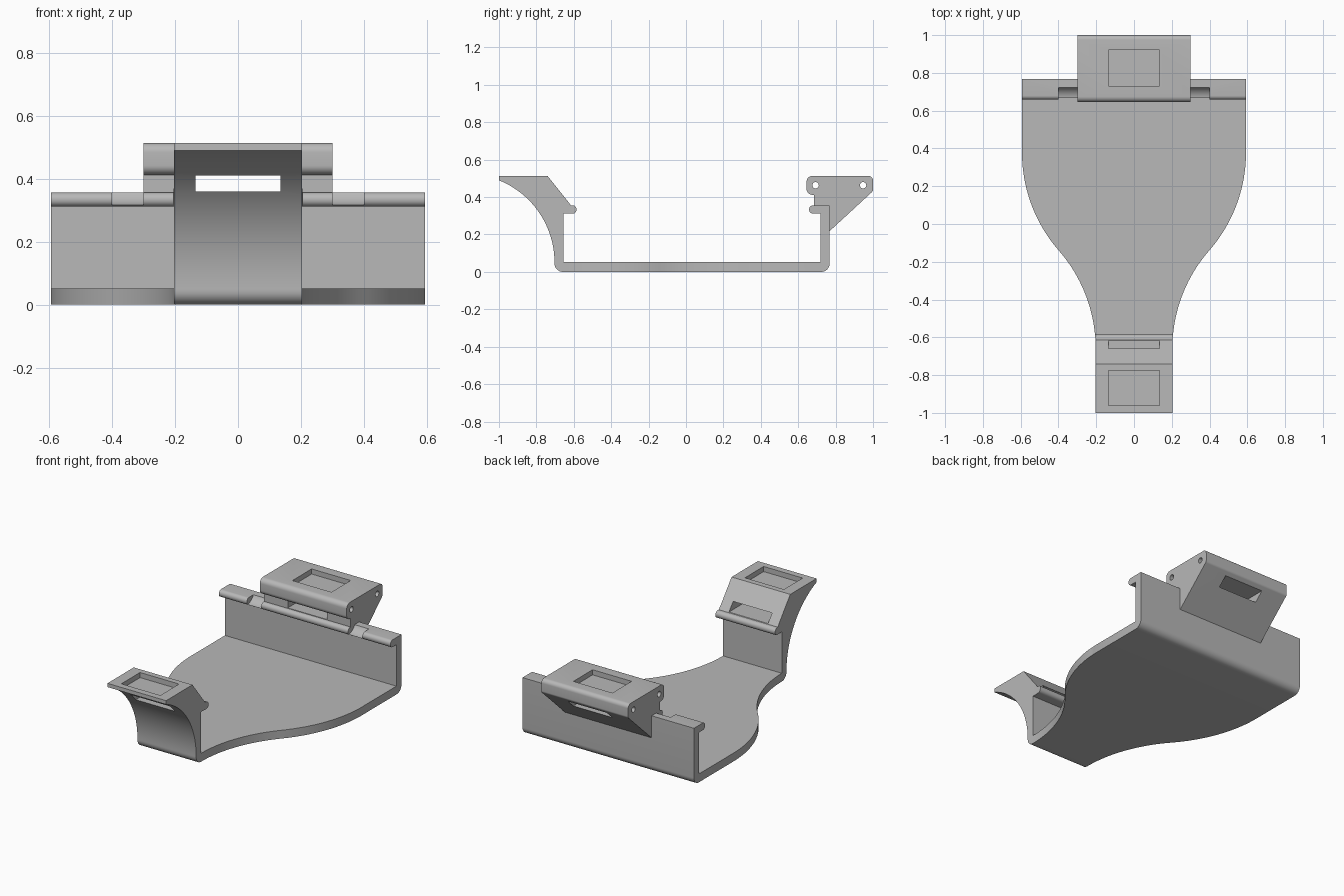
import bpy
import bmesh
from math import cos, sin, pi, asin, tan
from mathutils import Vector

default_cube = bpy.data.objects.get("Cube")
if default_cube:
    bpy.data.objects.remove(default_cube, do_unlink=True)

grey = bpy.data.materials.new("plain grey")
grey.use_nodes = True
grey.diffuse_color = (0.48, 0.48, 0.48, 1)
shader = next(n for n in grey.node_tree.nodes if n.type == 'BSDF_PRINCIPLED')
shader.inputs["Base Color"].default_value = grey.diffuse_color


def arc(cx, cy, radius, start, end, steps=20):
    """Points along a circular arc."""
    angles = [start + (end - start) * i / steps for i in range(steps + 1)]
    return [(cx + radius * cos(a), cy + radius * sin(a)) for a in angles]


def rounded(corners, steps=8):
    """Turn corners (u, v) or (u, v, radius) into a polygon with fillets."""
    points = []
    for i, corner in enumerate(corners):
        here = Vector(corner[:2])
        if len(corner) < 3:
            points.append(here)
            continue
        a = (Vector(corners[i - 1][:2]) - here).normalized()
        b = (Vector(corners[(i + 1) % len(corners)][:2]) - here).normalized()
        half = a.angle(b) / 2
        radius = corner[2]
        centre = here + (a + b).normalized() * radius / sin(half)
        first = here + a * radius / tan(half) - centre
        last = here + b * radius / tan(half) - centre
        sweep = first.angle(last)
        for k in range(steps + 1):
            t = k / steps
            points.append(centre + (first * sin((1 - t) * sweep)
                                    + last * sin(t * sweep)) / sin(sweep))
    return points


def prism(name, outline, axis, low, high):
    """Extrude an outline along x (outline in y, z) or along z (outline in x, y)."""
    bm = bmesh.new()
    place = (lambda u, v: (low, u, v)) if axis == 'X' else (lambda u, v: (u, v, low))
    verts = [bm.verts.new(place(u, v)) for u, v in outline]
    bmesh.ops.remove_doubles(bm, verts=verts, dist=0.0002)
    face = bm.faces.new([v for v in verts if v.is_valid])
    offset = (high - low, 0, 0) if axis == 'X' else (0, 0, high - low)
    result = bmesh.ops.extrude_face_region(bm, geom=[face])
    moved = [g for g in result["geom"] if isinstance(g, bmesh.types.BMVert)]
    bmesh.ops.translate(bm, verts=moved, vec=offset)
    bmesh.ops.recalc_face_normals(bm, faces=bm.faces)
    mesh = bpy.data.meshes.new(name)
    bm.to_mesh(mesh)
    bm.free()
    mesh.materials.append(grey)
    obj = bpy.data.objects.new(name, mesh)
    bpy.context.collection.objects.link(obj)
    return obj


def block(name, x, y, z):
    """Box between pairs of limits."""
    return prism(name, [(x[0], y[0]), (x[1], y[0]), (x[1], y[1]), (x[0], y[1])], 'Z', *z)


def select_only(obj):
    bpy.ops.object.select_all(action='DESELECT')
    obj.select_set(True)
    bpy.context.view_layer.objects.active = obj


def carve(target, cutter, operation='DIFFERENCE'):
    select_only(target)
    mod = target.modifiers.new("carve", 'BOOLEAN')
    mod.operation = operation
    mod.solver = 'EXACT'
    mod.object = cutter
    bpy.ops.object.modifier_apply(modifier=mod.name)
    bpy.data.objects.remove(cutter, do_unlink=True)


half_width, neck = 0.593, 0.203
top, floor, lip_top, lip_low = 0.513, 0.052, 0.356, 0.311

# Side section of the tray, front arm and back wall
sweep_radius = 0.474
section = arc(-0.703 - sweep_radius, 0.05, sweep_radius,
              asin(0.44 / sweep_radius), 0, 28)
section += rounded([
    (-0.703, 0.05), (-0.703, 0, 0.045), (0.768, 0, 0.045),
    (0.768, lip_top), (0.658, lip_top, 0.022), (0.658, lip_low, 0.022),
    (0.718, lip_low), (0.718, floor), (-0.656, floor), (-0.656, lip_low),
    (-0.585, lip_low, 0.022), (-0.585, lip_top, 0.022), (-0.615, lip_top),
    (-0.74, top), (-1, top)])
body = prism("tray_body", section, 'X', -half_width, half_width)

# Plan outline: wide back flowing into the narrow front through two arcs
bend = asin(0.52 / 0.79)
radius = (half_width - neck) / (2 * (1 - cos(bend)))
drop = radius * sin(bend)
start_y = -0.66
side = [(neck, -1.2)]
side += arc(neck + radius, start_y, radius, pi, pi - bend, 20)
side += arc(half_width - radius, start_y + 2 * drop, radius, -bend, 0, 20)
side += [(half_width, 1)]
side = [(min(x, half_width) + (0.01 if y > start_y + 2 * drop - 0.001 else 0), y)
        for x, y in side]
plan = side + [(-x, y) for x, y in reversed(side)]
carve(body, prism("plan_cutter", plan, 'Z', -0.2, 0.8), 'INTERSECT')

# Rear clip with sloping brace
clip = prism("rear_clip", rounded([
    (0.745, 0.218), (0.768, 0.218), (1, 0.432, 0.02), (1, top, 0.025),
    (0.645, top, 0.03), (0.645, 0.412, 0.03), (0.685, 0.412),
    (0.685, 0.34), (0.745, 0.34)]), 'X', -0.3, 0.3)

# Strap slots and shallow top pockets
slot_x = (-0.135, 0.135)
for part, y_pocket in ((body, (-0.96, -0.775)), (clip, (0.73, 0.92))):
    carve(part, block("slot_cutter", slot_x, (-1.2, 1.2), (0.359, 0.41)))
    carve(part, block("pocket_cutter", slot_x, y_pocket, (0.481, 0.6)))

# Pin holes through the clip
for y in (0.693, 0.947):
    carve(clip, prism("hole_cutter", arc(y, 0.463, 0.017, 0, 2 * pi, 24), 'X', -0.4, 0.4))

# Hollowed notches in the back lip, either side of the clip
notch = [(0.6, 0.4), (0.6, 0.316)] + arc(0.66, 0.386, 0.07, -pi / 2, -0.35, 10) + [(0.728, 0.4)]
for sign in (-1, 1):
    centre = sign * 0.35
    carve(body, prism("notch_cutter", notch, 'X', centre - 0.05, centre + 0.05))

for part in (body, clip):
    select_only(part)
    bpy.ops.object.shade_smooth_by_angle(angle=pi / 6)
